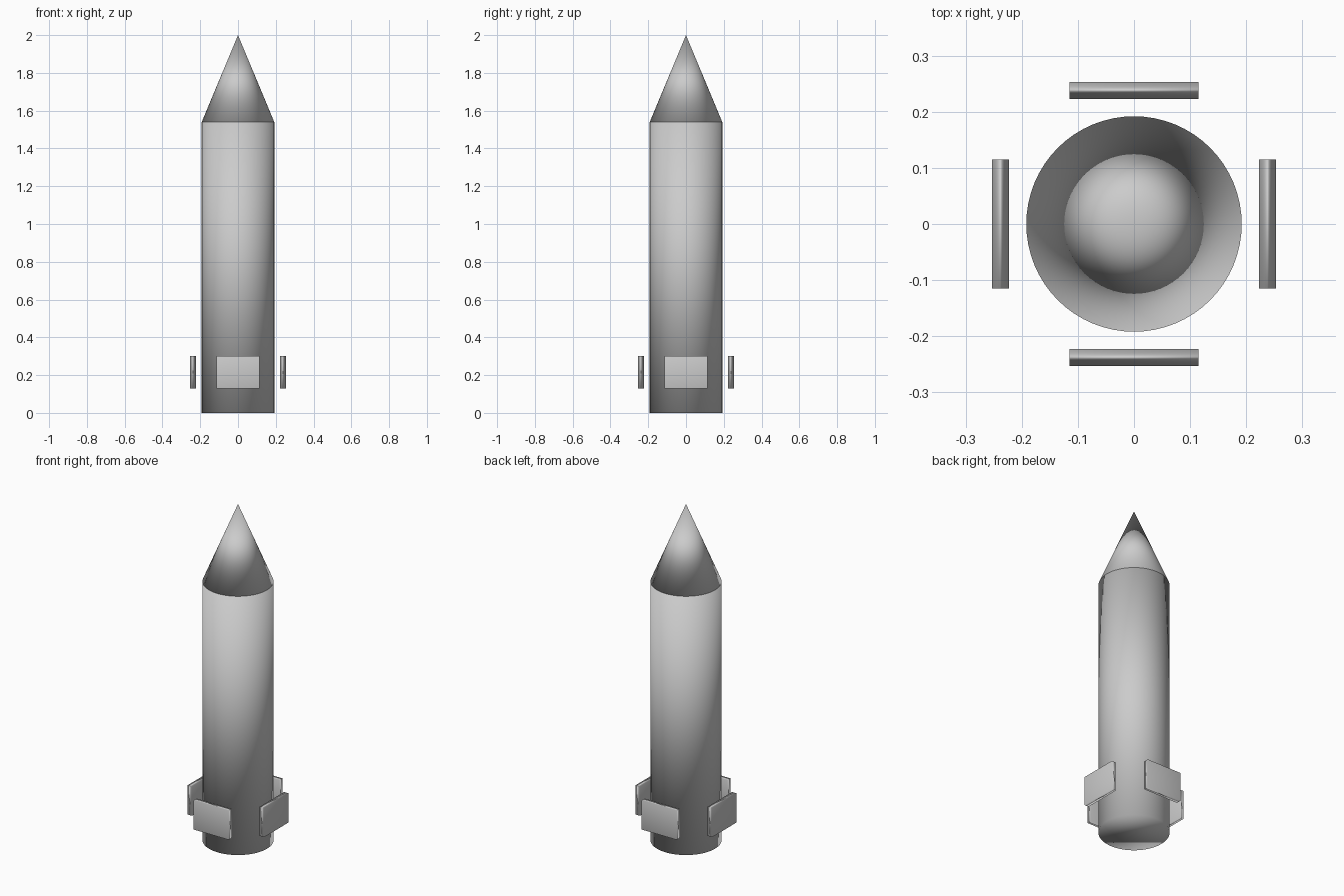
import bpy
import math

if "Cube" in bpy.data.objects:
    bpy.data.objects.remove(bpy.data.objects["Cube"])

grey = bpy.data.materials.new("light_grey")
grey.diffuse_color = (0.6, 0.6, 0.6, 1)
grey.use_nodes = True
grey.node_tree.nodes["Principled BSDF"].inputs["Base Color"].default_value = grey.diffuse_color

RADIUS, SHOULDER, TIP, SIDES = 0.192, 1.54, 2.0, 64


def finish(name):
    """Name the active object, colour it and shade it fully smooth."""
    obj = bpy.context.object
    obj.name = name
    obj.data.materials.append(grey)
    obj.data.shade_smooth()
    return obj


# Body tube
bpy.ops.mesh.primitive_cylinder_add(vertices=SIDES, radius=RADIUS, depth=SHOULDER,
                                    location=(0, 0, SHOULDER / 2))
finish("body")

# Nose cone
bpy.ops.mesh.primitive_cone_add(vertices=SIDES, radius1=RADIUS, radius2=0,
                                depth=TIP - SHOULDER,
                                location=(0, 0, (TIP + SHOULDER) / 2))
finish("nose_cone")

# Four flat fins standing just off the body
for i, side in enumerate(("right", "back", "left", "front")):
    a = i * math.pi / 2
    bpy.ops.mesh.primitive_cube_add(size=1, rotation=(0, 0, a),
                                    location=(0.238 * math.cos(a), 0.238 * math.sin(a), 0.215))
    fin = finish("fin_" + side)
    fin.scale = (0.03, 0.23, 0.173)
